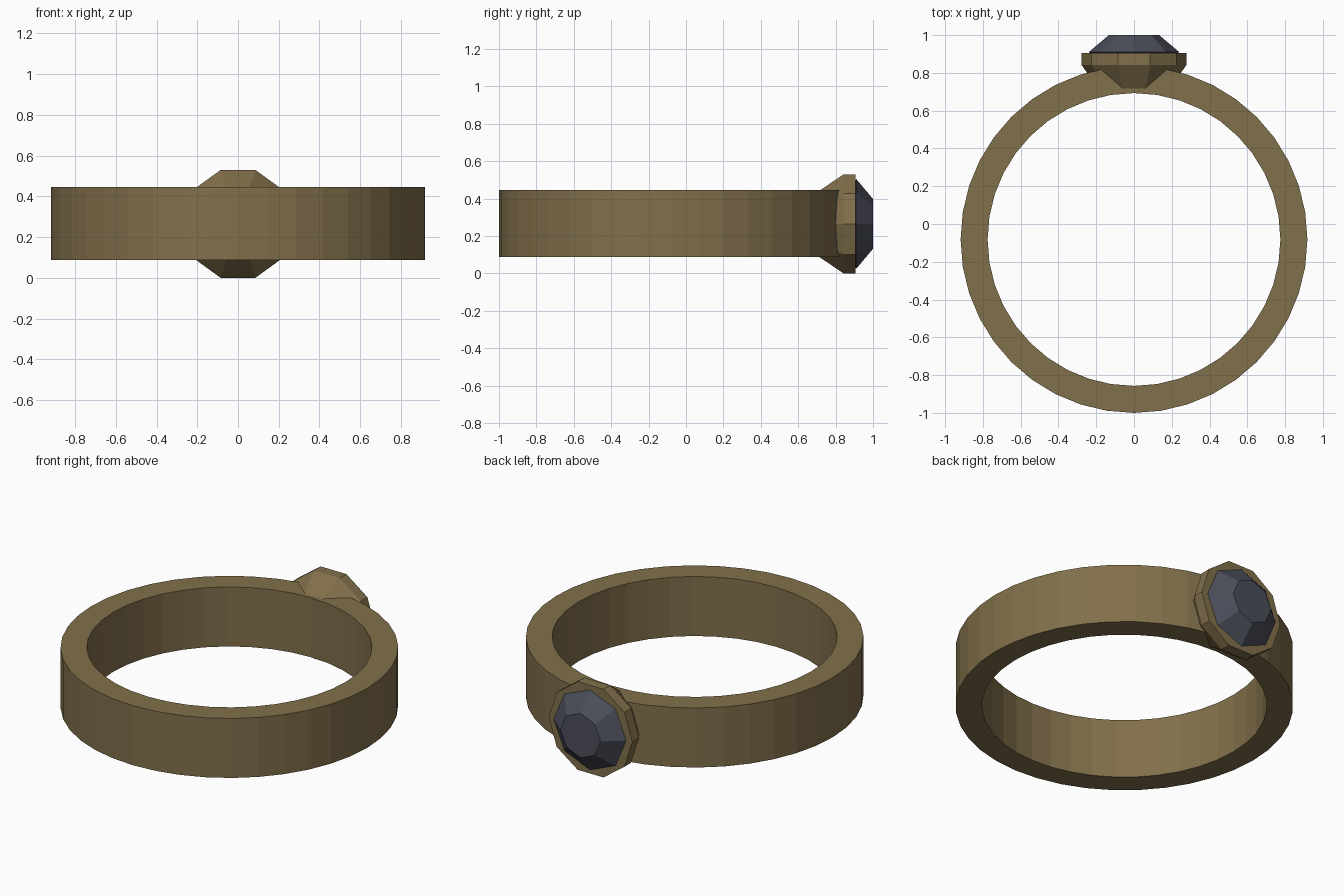
import bpy, bmesh
from math import sin, cos, pi
from mathutils import Matrix

if "Cube" in bpy.data.objects:
    bpy.data.objects.remove(bpy.data.objects["Cube"])

GEM_Z = 0.265      # height of the stone's axis
RING_Y = -0.082    # centre of the band


def material(name, rgb):
    m = bpy.data.materials.new(name)
    m.diffuse_color = (*rgb, 1)
    m.use_nodes = True
    m.node_tree.nodes["Principled BSDF"].inputs["Base Color"].default_value = m.diffuse_color
    return m


def lathe(name, profile, sides, matrix, mat, closed=False):
    """Faceted solid from (radius, height) rings; closed joins last ring to first."""
    bm = bmesh.new()
    rings = [[bm.verts.new((r * cos(2 * pi * i / sides), r * sin(2 * pi * i / sides), h))
              for i in range(sides)] for r, h in profile]
    pairs = list(zip(rings, rings[1:]))
    if closed:
        pairs.append((rings[-1], rings[0]))
    else:
        bm.faces.new(rings[0])
        bm.faces.new(rings[-1])
    for a, b in pairs:
        for i in range(sides):
            j = (i + 1) % sides
            bm.faces.new((a[i], a[j], b[j], b[i]))
    bm.transform(matrix)
    bmesh.ops.recalc_face_normals(bm, faces=bm.faces)
    mesh = bpy.data.meshes.new(name)
    bm.to_mesh(mesh)
    bm.free()
    mesh.materials.append(mat)
    obj = bpy.data.objects.new(name, mesh)
    bpy.context.collection.objects.link(obj)
    return obj


gold = material("aged_gold", (0.22, 0.16, 0.07))
stone = material("dark_stone", (0.07, 0.075, 0.1))

# Band: rectangular section swept round the finger
lathe("band", [(0.775, 0.088), (0.918, 0.088), (0.918, 0.445), (0.775, 0.445)],
      40, Matrix.Translation((0, RING_Y, 0)), gold, closed=True)

# Setting and stone share an axis pointing along +y
axis = Matrix.Translation((0, 0, GEM_Z)) @ Matrix.Rotation(-pi / 2, 4, 'X')

# Ten-sided setting: tapered base sunk in the band, upright rim
lathe("setting", [(0.177, 0.70), (0.278, 0.842), (0.278, 0.905)], 10, axis, gold)

# Eight-sided cut stone: hidden underside, girdle, flat table
lathe("gemstone", [(0.15, 0.86), (0.24, 0.91), (0.133, 1.0)], 8, axis, stone)
